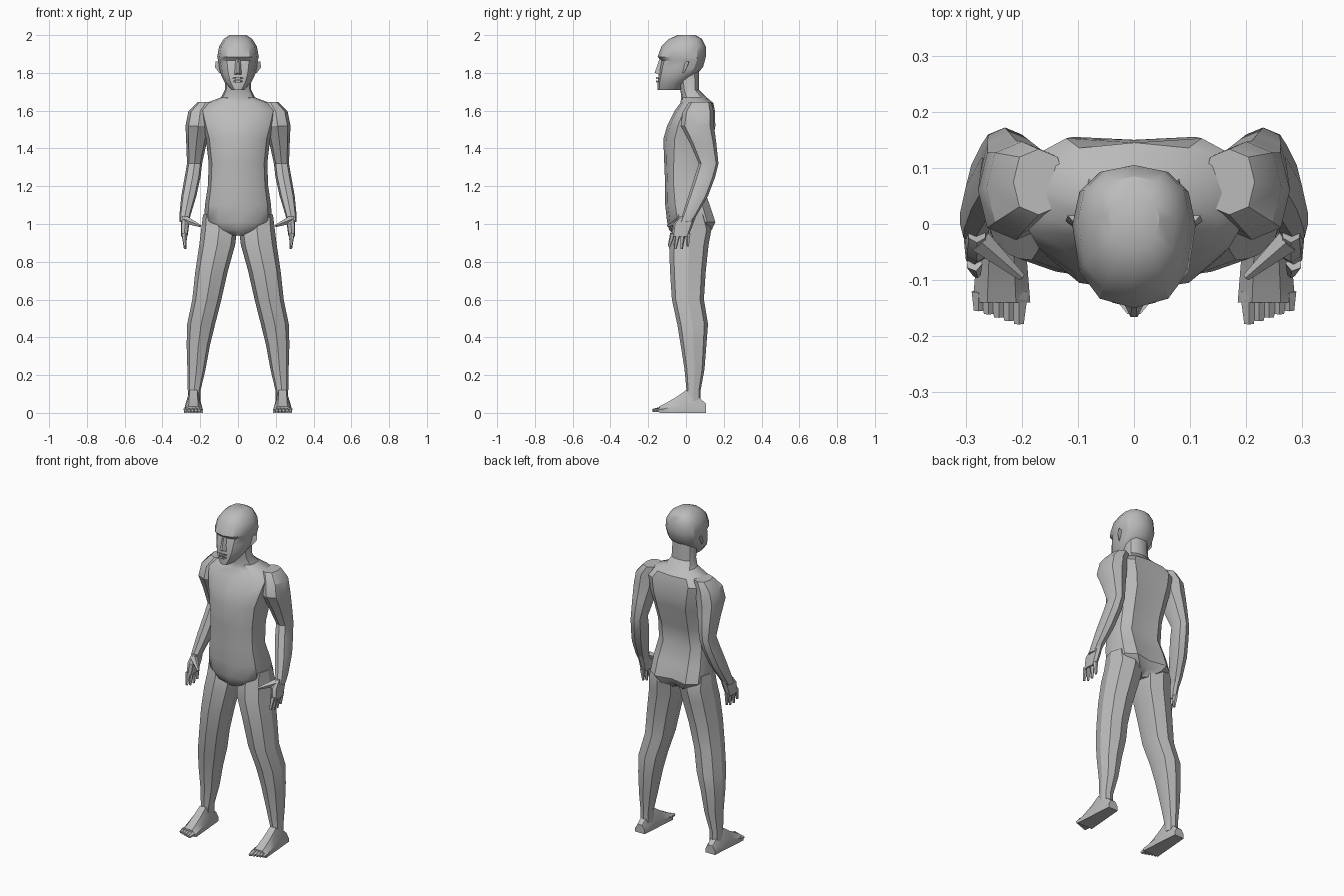
import bpy
import bmesh
import math
from mathutils import Vector

if "Cube" in bpy.data.objects:
    bpy.data.objects.remove(bpy.data.objects["Cube"], do_unlink=True)

skin = bpy.data.materials.new("plain grey")
skin.use_nodes = True
GREY = (0.5, 0.5, 0.5, 1)
skin.diffuse_color = GREY
skin.node_tree.nodes["Principled BSDF"].inputs["Base Color"].default_value = GREY


def finish(name, bm, mirror):
    """Turn a bmesh into a shaded object, optionally mirrored across the body."""
    bmesh.ops.recalc_face_normals(bm, faces=bm.faces)
    mesh = bpy.data.meshes.new(name)
    bm.to_mesh(mesh)
    bm.free()
    mesh.materials.append(skin)
    obj = bpy.data.objects.new(name, mesh)
    bpy.context.collection.objects.link(obj)
    bpy.ops.object.select_all(action='DESELECT')
    obj.select_set(True)
    bpy.context.view_layer.objects.active = obj
    bpy.ops.object.shade_smooth_by_angle(angle=math.radians(32))
    if mirror:
        obj.modifiers.new("Mirror", 'MIRROR')


def signed_power(value, power):
    return math.copysign(abs(value) ** power, value) if abs(value) > 1e-6 else 0


def skin_rings(name, rings, mirror):
    """Bridge a row of point rings and cap both ends."""
    bm = bmesh.new()
    loops = [[bm.verts.new(point) for point in ring] for ring in rings]
    for low, high in zip(loops, loops[1:]):
        for i in range(len(low)):
            bm.faces.new((low[i - 1], low[i], high[i], high[i - 1]))
    bm.faces.new(loops[0])
    bm.faces.new(loops[-1])
    finish(name, bm, mirror)


def oval(centre, across, front, back, sides, power):
    """Level rounded ring with its own depth in front and behind."""
    points = []
    for i in range(sides):
        angle = math.tau * i / sides
        c = signed_power(math.cos(angle), power)
        s = signed_power(math.sin(angle), power)
        points.append(centre + Vector((c * across, s * (back if s > 0 else front), 0)))
    return points


def trunk(name, sections, widest, power, groove):
    """Central form from (height, half width, front, back) sections."""
    rings = []
    for z, half, front, back in sections:
        middle = front + (back - front) * widest
        ring = oval(Vector((0, middle, z)), half, middle - front, back - middle, 12, power)
        ring[3].y -= groove(z)
        rings.append(ring)
    skin_rings(name, rings, False)


def limb(name, joints, stretch, power=0.8):
    """Mirrored limb from (x, y, z, radius) joints, deeper than wide by stretch."""
    skin_rings(name, [oval(Vector((x, y, z)), r, r * stretch, r * stretch, 8, power)
                      for x, y, z, r in joints], True)


def digit(name, start, end, thick, thin):
    """Tapered finger or toe between two points."""
    bm = bmesh.new()
    start, end = Vector(start), Vector(end)
    way = end - start
    bmesh.ops.create_cone(bm, cap_ends=True, segments=5, radius1=thick,
                          radius2=thin, depth=way.length)
    turn = way.to_track_quat('Z', 'Y')
    for v in bm.verts:
        v.co = turn @ v.co + (start + end) / 2
    finish(name, bm, True)


def hull(name, points, mirror=True):
    bm = bmesh.new()
    for point in points:
        bm.verts.new(point)
    bmesh.ops.convex_hull(bm, input=bm.verts)
    finish(name, bm, mirror)


def both_sides(points):
    return [(x * side, y, z) for x, y, z in points for side in (-1, 1)]


# Torso and neck, with a buttock cleft and a spine groove
def spine_groove(z):
    if z < 1.05:
        return 0.035
    return 0.02 if z < 1.62 else 0


trunk("torso", [
    (0.94, 0.05, -0.06, 0.1), (0.97, 0.13, -0.09, 0.15),
    (1.01, 0.18, -0.1, 0.17), (1.1, 0.175, -0.11, 0.14),
    (1.2, 0.16, -0.11, 0.1), (1.32, 0.155, -0.115, 0.12),
    (1.45, 0.17, -0.12, 0.16), (1.52, 0.19, -0.1, 0.17),
    (1.6, 0.21, -0.06, 0.165), (1.64, 0.17, -0.03, 0.145),
    (1.67, 0.09, -0.025, 0.11), (1.71, 0.07, -0.03, 0.07),
    (1.82, 0.065, -0.05, 0.07)], widest=0.5, power=0.8, groove=spine_groove)

# Head, with eye hollows below the brow
trunk("head", [
    (1.71, 0.035, -0.15, -0.03), (1.75, 0.07, -0.15, 0),
    (1.79, 0.09, -0.145, 0.055), (1.83, 0.1, -0.14, 0.09),
    (1.865, 0.105, -0.13, 0.1), (1.885, 0.11, -0.15, 0.105),
    (1.94, 0.1, -0.13, 0.105), (1.98, 0.075, -0.09, 0.085),
    (2.0, 0.045, -0.045, 0.05)], widest=0.58, power=0.85, groove=lambda z: 0)

# Face: nose, lips and ears
hull("nose", both_sides([(0.003, -0.138, 1.88), (0.006, -0.166, 1.8),
                         (0.022, -0.135, 1.79), (0.012, -0.13, 1.87)]), False)
for name, z in (("upper_lip", 1.772), ("lower_lip", 1.755)):
    hull(name, both_sides([(0.03, -0.138, z), (0.012, -0.16, z - 0.006),
                           (0.012, -0.16, z + 0.006)]), False)
hull("ear", [(0.09, -0.02, 1.8), (0.09, -0.015, 1.86), (0.09, 0.015, 1.85),
             (0.118, 0.015, 1.86), (0.122, 0.005, 1.83), (0.1, -0.01, 1.8)])

# Arms, shoulder to wrist
limb("arm", [
    (0.17, 0.075, 1.645, 0.045), (0.2, 0.065, 1.595, 0.063),
    (0.21, 0.06, 1.52, 0.068), (0.22, 0.09, 1.43, 0.054),
    (0.23, 0.12, 1.32, 0.04), (0.24, 0.1, 1.25, 0.042),
    (0.26, 0.065, 1.15, 0.04), (0.28, 0.02, 1.05, 0.03),
    (0.285, 0, 1.01, 0.025)], stretch=1.3)

# Hands
limb("palm", [(0.28, 0.01, 1.04, 0.018), (0.28, -0.015, 1, 0.022),
              (0.285, -0.03, 0.935, 0.018)], stretch=2.4, power=0.6)
for i, name in enumerate(("index", "middle", "ring", "little")):
    y = -0.07 + i * 0.027
    tip = Vector((0.28, y - 0.02 + i * 0.006, 0.862 + 0.012 * abs(i - 1.5)))
    digit(name + "_finger", (0.285, y, 0.95), tip, 0.015, 0.007)
digit("thumb", (0.275, -0.03, 1.02), (0.2, -0.095, 0.99), 0.022, 0.007)

# Legs, hip to ankle
limb("leg", [
    (0.11, 0.025, 1.05, 0.075), (0.1, 0.03, 0.97, 0.095),
    (0.11, 0.015, 0.89, 0.095), (0.14, 0.01, 0.75, 0.086),
    (0.165, 0.01, 0.6, 0.077), (0.195, 0.035, 0.47, 0.074),
    (0.21, 0.04, 0.36, 0.062), (0.22, 0.045, 0.23, 0.048),
    (0.232, 0.04, 0.12, 0.034), (0.232, 0.04, 0.05, 0.034)], stretch=1.1)

# Feet: flat soles with an arched top, widening towards the toes
arch = [(0.105, 0.05), (0.07, 0.08), (0, 0.12), (-0.05, 0.085), (-0.11, 0.05), (-0.14, 0.035)]
foot = []
for y, height in arch:
    half = 0.04 - y * 0.08
    foot.append([(0.236 + side * half * width, y, height * level)
                 for side, width, level in ((-1, 1, 0), (-1, 1, 0.45), (-1, 0.5, 1),
                                            (1, 0.5, 1), (1, 1, 0.45), (1, 1, 0))])
skin_rings("foot", foot, True)
for i in range(5):
    x = 0.205 + i * 0.018
    digit("toe", (x, -0.12, 0.018), (x, -0.178 + i * 0.006, 0.012), 0.017 - i * 0.001, 0.009)
